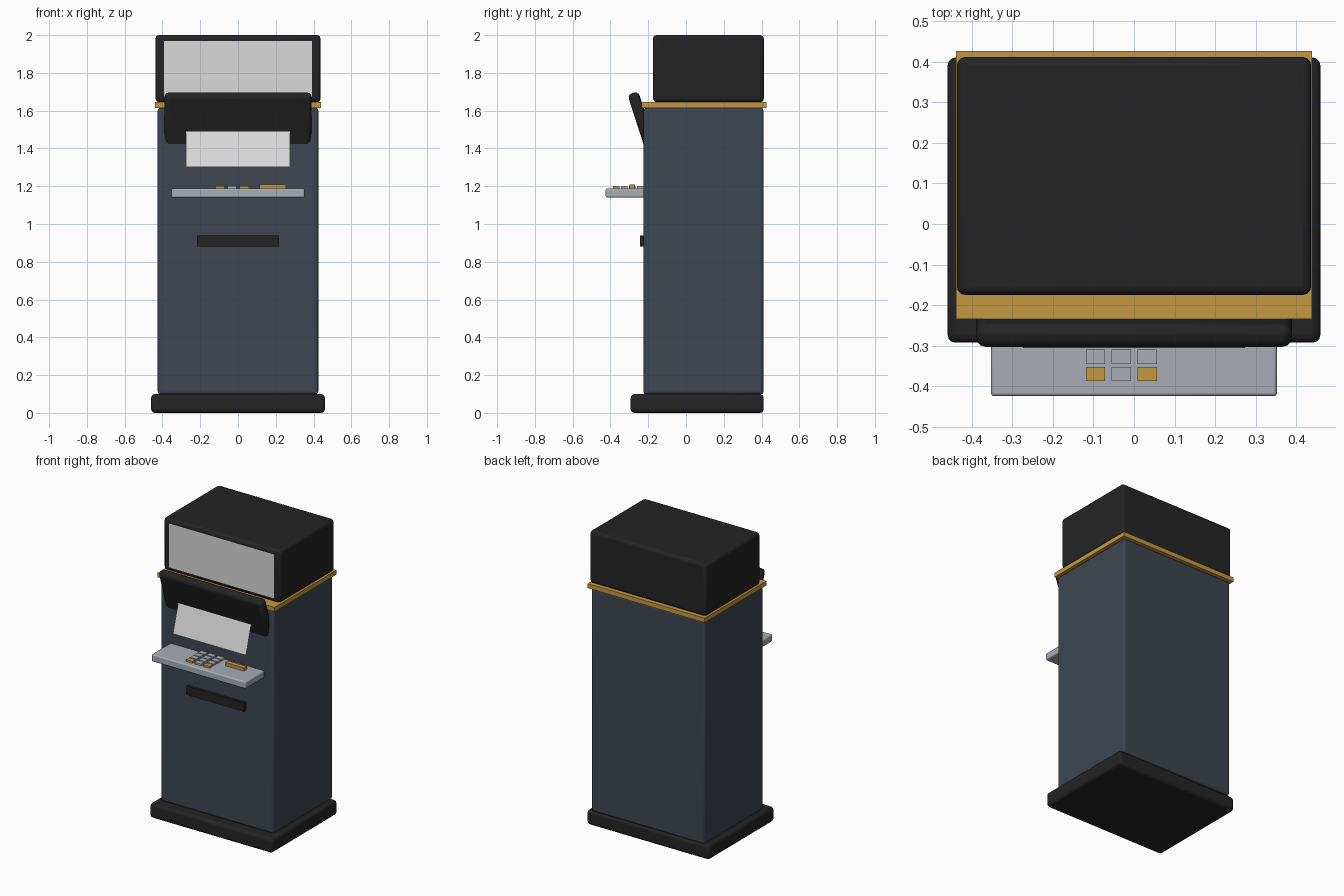
import bpy, math

if "Cube" in bpy.data.objects:
    bpy.data.objects.remove(bpy.data.objects["Cube"])


def srgb(r, g, b):
    f = lambda c: c / 12.92 if c <= 0.04045 else ((c + 0.055) / 1.055) ** 2.4
    return (*[f(v / 255) for v in (r, g, b)], 1)


def material(name, *rgb):
    m = bpy.data.materials.new(name)
    m.diffuse_color = srgb(*rgb)
    m.use_nodes = True
    m.node_tree.nodes["Principled BSDF"].inputs["Base Color"].default_value = m.diffuse_color
    return m


SLATE = material("slate blue", 62, 69, 80)
BLACK = material("soft black", 36, 36, 36)
GOLD = material("gold", 196, 152, 66)
GREY = material("metal grey", 168, 173, 181)
WHITE = material("screen white", 218, 218, 218)


def box(name, mat, x, y, z, bevel=0.0, tilt=0.0):
    """Box spanning the x, y and z ranges, with optional rounded edges."""
    mid = [(a + b) / 2 for a, b in (x, y, z)]
    size = [b - a for a, b in (x, y, z)]
    bpy.ops.mesh.primitive_cube_add(size=1, location=mid)
    ob = bpy.context.object
    ob.name = name
    ob.scale = size
    bpy.ops.object.transform_apply(location=False, rotation=False, scale=True)
    ob.rotation_euler.x = tilt
    ob.data.materials.append(mat)
    if bevel:
        m = ob.modifiers.new("Bevel", "BEVEL")
        m.width, m.segments = bevel, 3
        bpy.ops.object.shade_smooth_by_angle(angle=math.radians(35))
    return ob


def panel(name, mat, half_w, bottom, top):
    """Flat front-facing sheet between a bottom and a top (y, z) edge."""
    me = bpy.data.meshes.new(name)
    me.from_pydata([(-half_w, *bottom), (half_w, *bottom),
                    (half_w, *top), (-half_w, *top)], [], [(0, 1, 2, 3)])
    ob = bpy.data.objects.new(name, me)
    bpy.context.collection.objects.link(ob)
    me.materials.append(mat)
    return ob


# Cabinet: plinth, body, trim band and header
box("plinth", BLACK, (-0.46, 0.46), (-0.293, 0.411), (0, 0.1), 0.02)
box("cabinet_body", SLATE, (-0.425, 0.425), (-0.225, 0.41), (0.098, 1.615), 0.015)
box("trim_band", GOLD, (-0.439, 0.439), (-0.235, 0.427), (1.615, 1.645))
box("header_box", BLACK, (-0.437, 0.437), (-0.175, 0.412), (1.645, 2.0), 0.02)
panel("header_sign", WHITE, 0.393, (-0.177, 1.672), (-0.177, 1.97))

# Tilted visor and the leaning screen under it
box("visor", BLACK, (-0.39, 0.39), (-0.265, -0.205), (1.401, 1.701), 0.024,
    math.radians(18))
panel("screen", WHITE, 0.274, (-0.306, 1.303), (-0.25, 1.49))

# Shelf with keypad and card reader
box("shelf", GREY, (-0.353, 0.353), (-0.425, -0.205), (1.14, 1.188), 0.008)
for row in range(4):
    for col in range(3):
        cx, cy = -0.095 + 0.064 * col, -0.37 + 0.0425 * row
        mat = GOLD if row == 0 and col != 1 else GREY
        box(f"key_{row}_{col}", mat, (cx - 0.024, cx + 0.024),
            (cy - 0.0175, cy + 0.0175), (1.185, 1.2))
box("card_reader", GOLD, (0.115, 0.255), (-0.3, -0.27), (1.185, 1.21))

# Cash slot
box("cash_slot", BLACK, (-0.216, 0.216), (-0.243, -0.215), (0.88, 0.94))
